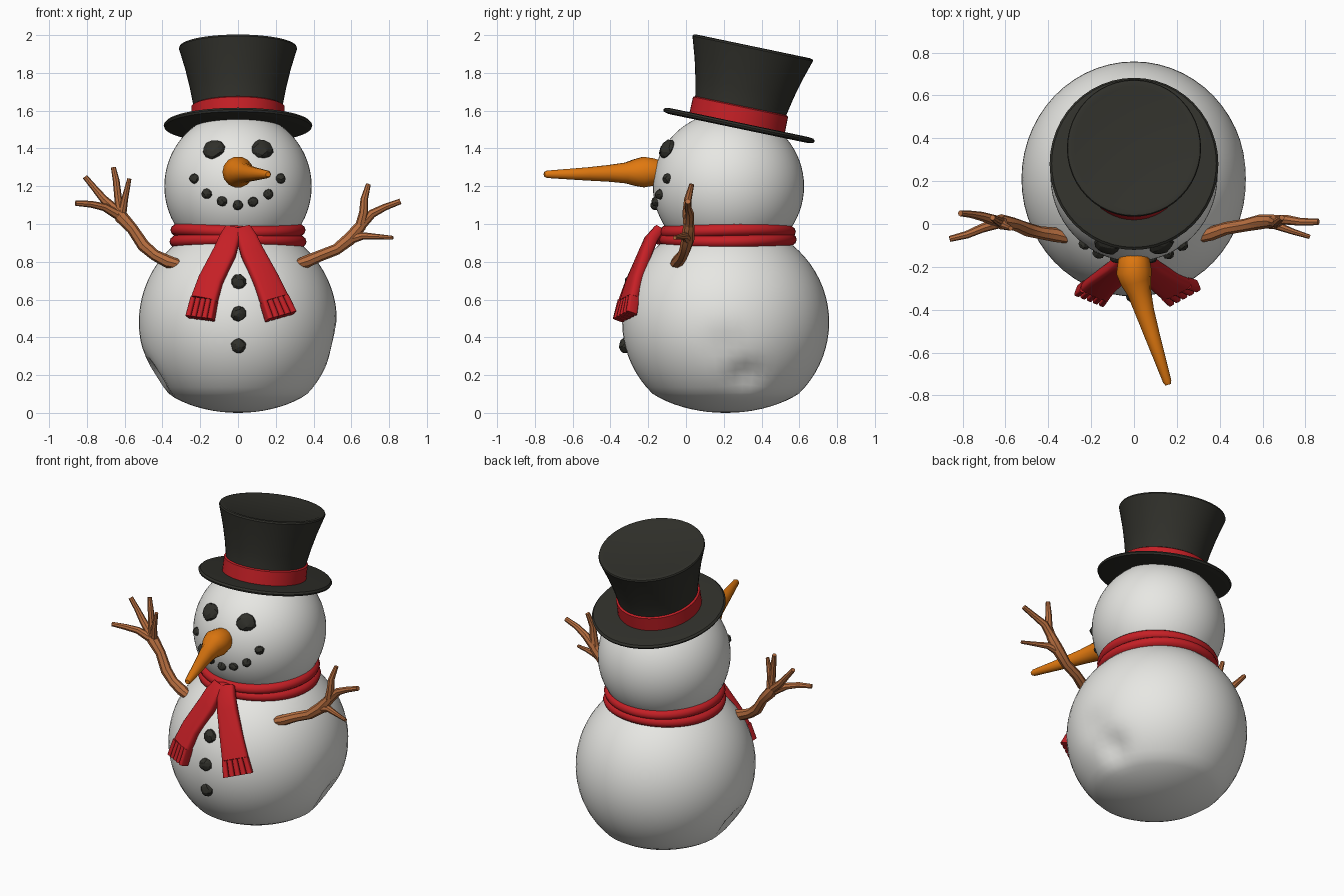
import bpy, bmesh, math, random
from mathutils import Vector, Matrix, Euler

if "Cube" in bpy.data.objects:
    bpy.data.objects.remove(bpy.data.objects["Cube"])

random.seed(4)


def material(name, rgb):
    m = bpy.data.materials.new(name)
    m.diffuse_color = (*rgb, 1)
    m.use_nodes = True
    m.node_tree.nodes["Principled BSDF"].inputs["Base Color"].default_value = m.diffuse_color
    return m


SNOW = material("snow_white", (0.80, 0.80, 0.77))
BLACK = material("coal_black", (0.030, 0.030, 0.024))
RED = material("scarf_red", (0.56, 0.014, 0.019))
ORANGE = material("carrot_orange", (0.75, 0.19, 0.005))
BROWN = material("twig_brown", (0.47, 0.155, 0.05))


def finish(name, bm, mat, angle=40):
    bmesh.ops.recalc_face_normals(bm, faces=bm.faces)
    me = bpy.data.meshes.new(name)
    bm.to_mesh(me)
    bm.free()
    for p in me.polygons:
        p.use_smooth = True
    me.set_sharp_from_angle(angle=math.radians(angle))
    me.materials.append(mat)
    ob = bpy.data.objects.new(name, me)
    bpy.context.collection.objects.link(ob)
    return ob


def loft(bm, rings):
    """Skin a list of equal-length point rings and cap both ends."""
    vs = [[bm.verts.new(p) for p in r] for r in rings]
    n = len(vs[0])
    for a, b in zip(vs, vs[1:]):
        for i in range(n):
            j = (i + 1) % n
            bm.faces.new((a[i], a[j], b[j], b[i]))
    bm.faces.new(vs[0])
    bm.faces.new(vs[-1])


def tangents(pts):
    last = len(pts) - 1
    return [(pts[min(i + 1, last)] - pts[max(i - 1, 0)]).normalized() for i in range(last + 1)]


def tube(bm, path, sides, ref):
    """Tapered tube; path holds (x, y, z, radius)."""
    pts = [Vector(p[:3]) for p in path]
    rings = []
    for p, t, (_, _, _, r) in zip(pts, tangents(pts), path):
        u = t.cross(Vector(ref)).normalized()
        v = t.cross(u)
        rings.append([p + r * (u * math.cos(a) + v * math.sin(a))
                      for a in (math.tau * k / sides for k in range(sides))])
    loft(bm, rings)


def lathe(name, profile, mat, matrix, sides=48):
    bm = bmesh.new()
    loft(bm, [[matrix @ Vector((r * math.cos(a), r * math.sin(a), h))
               for a in (math.tau * k / sides for k in range(sides))] for r, h in profile])
    return finish(name, bm, mat)


def ball(name, centre, radii, mat, shape=None):
    bm = bmesh.new()
    bmesh.ops.create_uvsphere(bm, u_segments=56, v_segments=36, radius=1)
    for v in bm.verts:
        v.co = Vector(centre) + Vector(a * b for a, b in zip(v.co, radii))
        if shape:
            shape(v)
    return finish(name, bm, mat, 60)


# Snow balls: the body sits flat and has a few dents low on its sides
BODY, BODY_R = Vector((0, 0.21, 0.48)), Vector((0.525, 0.548, 0.535))
HEAD, HEAD_R = Vector((0, 0.225, 1.20)), Vector((0.39, 0.40, 0.395))
DENTS = [((0.45, 0.32, 0.18), 0.09, 0.045), ((0.50, 0.22, 0.36), 0.10, 0.02),
         ((-0.45, 0.15, 0.19), 0.09, 0.04)]


def settle(v):
    for c, size, depth in DENTS:
        k = math.exp(-((v.co - Vector(c)).length / size) ** 2)
        v.co += (BODY - v.co).normalized() * depth * k
    if v.co.z < 0.1:
        v.co.z = 0.1 * (v.co.z + 0.055) / 0.155


ball("body", BODY, BODY_R, SNOW, settle)
ball("head", HEAD, HEAD_R, SNOW)


# Coal lumps, pressed into the surface of a snow ball
def coal(name, x, z, size, centre, radii):
    k = 1 - ((x - centre.x) / radii.x) ** 2 - ((z - centre.z) / radii.z) ** 2
    p = Vector((x, centre.y - radii.y * math.sqrt(k), z))
    rot = (p - centre).to_track_quat('Z', 'Y').to_matrix()
    bm = bmesh.new()
    bmesh.ops.create_icosphere(bm, subdivisions=2, radius=1)
    for v in bm.verts:
        v.co *= random.uniform(0.92, 1.08)
        v.co = p + rot @ Vector(a * b for a, b in zip(v.co, size))
    finish(name, bm, BLACK, 15)


for side, x in (("left", -0.128), ("right", 0.128)):
    coal(side + "_eye", x, 1.395, (0.060, 0.056, 0.034), HEAD, HEAD_R)
MOUTH = [(-0.23, 1.24), (-0.165, 1.16), (-0.085, 1.12), (0, 1.10), (0.08, 1.118), (0.16, 1.158), (0.225, 1.24)]
for i, (x, z) in enumerate(MOUTH):
    coal(f"mouth_coal_{i}", x, z, (0.028, 0.027, 0.026), HEAD, HEAD_R)
for i, z in enumerate((0.695, 0.525, 0.355)):
    coal(f"button_{i}", 0.003, z, (0.040, 0.040, 0.032), BODY, BODY_R)

# Carrot nose, bent to one side
bm = bmesh.new()
tube(bm, [(0, -0.135, 1.275, 0.062), (0, -0.17, 1.275, 0.074), (0, -0.225, 1.275, 0.083),
          (0.01, -0.27, 1.272, 0.072), (0.025, -0.32, 1.27, 0.056), (0.05, -0.41, 1.268, 0.045),
          (0.085, -0.52, 1.265, 0.036), (0.155, -0.735, 1.263, 0.02), (0.159, -0.75, 1.263, 0.013)], 14, (0, 0, 1))
finish("carrot_nose", bm, ORANGE, 50)

# Top hat, leaning back
HAT = (Matrix.Translation((0, 0.28, 1.52)) @ Euler((math.radians(-11.8), 0, 0)).to_matrix().to_4x4()
       @ Matrix.Diagonal((0.96, 1, 1, 1)))
CROWN = HAT @ Matrix.Translation((0, -0.012, 0))
lathe("hat_brim", [(0.2, -0.015), (0.38, -0.015), (0.405, -0.008), (0.41, 0.003),
                   (0.40, 0.014), (0.37, 0.017), (0.2, 0.014)], BLACK, HAT)
lathe("hat_crown", [(0.245, 0), (0.245, 0.10), (0.265, 0.2), (0.290, 0.3), (0.318, 0.39),
                    (0.326, 0.415), (0.322, 0.424), (0.308, 0.427), (0.29, 0.422)], BLACK, CROWN)
lathe("hat_band", [(0.24, 0.012), (0.258, 0.014), (0.257, 0.10), (0.246, 0.106), (0.24, 0.106)], RED, CROWN)

# Scarf wound twice round the neck
for name, z, big in (("lower", 0.912, 0.317), ("upper", 0.963, 0.312)):
    bm = bmesh.new()
    n, m = 56, 12
    grid = []
    for i in range(n):
        a = math.tau * i / n
        z0 = z + 0.006 * math.sin(2 * a + z * 40)
        grid.append([bm.verts.new(((big + 0.046 * math.cos(b)) * math.cos(a),
                                   0.22 + (big + 0.046 * math.cos(b)) * math.sin(a) * 1.01,
                                   z0 + 0.036 * math.sin(b)))
                     for b in (math.tau * k / m for k in range(m))])
    for i in range(n):
        for k in range(m):
            a, b, k2 = grid[i], grid[(i + 1) % n], (k + 1) % m
            bm.faces.new((a[k], b[k], b[k2], a[k2]))
    finish(f"scarf_{name}_loop", bm, RED, 60)
ball("scarf_knot", (0, -0.145, 0.938), (0.075, 0.045, 0.046), RED)


# Scarf ends: flat strips that hug the body and finish in cut fringes
def strip(bm, path, lo=-1.0, hi=1.0):
    """path holds (x, y, z, half width, half thickness); lo..hi is the part of the width used."""
    pts = [Vector(p[:3]) for p in path]
    rings = []
    for p, t, (_, _, _, w, h) in zip(pts, tangents(pts), path):
        out = Vector((p.x, p.y - BODY.y, 0)).normalized()
        u = Vector((-out.y, out.x, 0))
        u = (u - t * u.dot(t)).normalized()
        v = u.cross(t)
        mid, half = w * (lo + hi) / 2, w * (hi - lo) / 2
        ring = []
        for k in range(16):
            c, s = math.cos(math.tau * k / 16), math.sin(math.tau * k / 16)
            c, s = (math.copysign(abs(q) ** 0.5, q) for q in (c, s))
            ring.append(p + u * (mid + half * c) + v * h * s)
        rings.append(ring)
    loft(bm, rings)


ENDS = {
    "left": [(-0.025, -0.145, 0.97, 0.045, 0.028), (-0.045, -0.185, 0.92, 0.055, 0.032),
             (-0.07, -0.215, 0.85, 0.062, 0.032), (-0.145, -0.278, 0.70, 0.068, 0.030),
             (-0.178, -0.312, 0.60, 0.073, 0.030), (-0.20, -0.335, 0.50, 0.078, 0.030)],
    "right": [(0.025, -0.145, 0.97, 0.045, 0.028), (0.048, -0.185, 0.92, 0.055, 0.032),
              (0.075, -0.215, 0.85, 0.062, 0.032), (0.15, -0.275, 0.70, 0.072, 0.030),
              (0.192, -0.302, 0.60, 0.080, 0.030), (0.228, -0.322, 0.51, 0.090, 0.030)]}
for side, path in ENDS.items():
    bm = bmesh.new()
    strip(bm, path[:5])
    for k in range(5):
        strip(bm, path[4:], -1 + 0.4 * k, -0.62 + 0.4 * k)
    finish(f"scarf_{side}_end", bm, RED, 45)

# Twig arms: a bent limb with forked twigs
LEFT = [
    [(-0.31, -0.065, 0.785, 0.026), (-0.37, -0.05, 0.80, 0.034), (-0.44, -0.04, 0.835, 0.030),
     (-0.50, -0.025, 0.885, 0.033), (-0.56, 0.0, 0.975, 0.030), (-0.62, 0.01, 1.04, 0.036), (-0.65, 0.015, 1.08, 0.022)],
    [(-0.62, 0.01, 1.04, 0.028), (-0.71, -0.02, 1.09, 0.021), (-0.78, -0.05, 1.105, 0.018), (-0.86, -0.07, 1.11, 0.014)],
    [(-0.63, 0.01, 1.06, 0.027), (-0.71, 0.035, 1.13, 0.022), (-0.76, 0.045, 1.19, 0.017), (-0.81, 0.05, 1.25, 0.014)],
    [(-0.62, 0.01, 1.05, 0.026), (-0.635, 0.015, 1.14, 0.020), (-0.645, 0.02, 1.23, 0.018), (-0.66, 0.03, 1.30, 0.013)],
    [(-0.615, 0.01, 1.05, 0.024), (-0.60, -0.01, 1.13, 0.018), (-0.575, -0.02, 1.24, 0.011)]]
RIGHT = [
    [(0.31, -0.06, 0.785, 0.026), (0.36, -0.045, 0.80, 0.033), (0.43, -0.02, 0.83, 0.030),
     (0.52, -0.005, 0.865, 0.030), (0.59, 0.01, 0.92, 0.035), (0.65, 0.015, 0.99, 0.030), (0.67, 0.015, 1.03, 0.022)],
    [(0.645, 0.015, 0.98, 0.028), (0.665, 0.005, 1.06, 0.024), (0.668, 0.01, 1.13, 0.020), (0.69, 0.03, 1.21, 0.013)],
    [(0.64, 0.015, 0.98, 0.028), (0.71, 0.02, 1.055, 0.023), (0.78, 0.01, 1.09, 0.018), (0.86, 0.01, 1.12, 0.015)],
    [(0.58, 0.01, 0.915, 0.028), (0.66, -0.005, 0.937, 0.020), (0.74, -0.035, 0.933, 0.014), (0.82, -0.06, 0.927, 0.010)]]
for name, twigs in (("left_arm", LEFT), ("right_arm", RIGHT)):
    bm = bmesh.new()
    for path in twigs:
        tube(bm, path, 8, (0, 1, 0))
    finish(name, bm, BROWN, 40)
